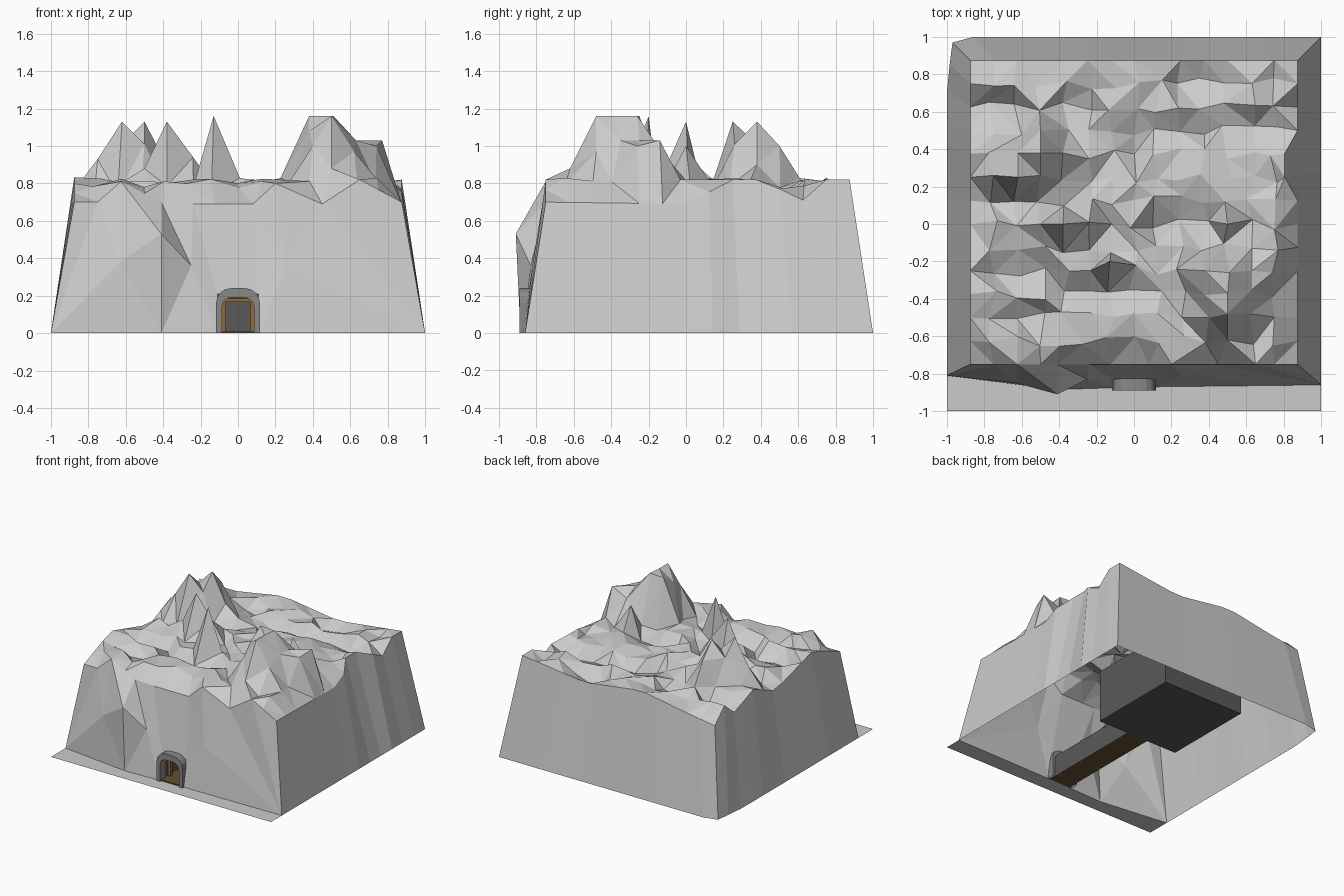
import bpy, bmesh, math, random

if "Cube" in bpy.data.objects:
    bpy.data.objects.remove(bpy.data.objects["Cube"])
random.seed(4)


def material(name, col):
    m = bpy.data.materials.new(name)
    m.diffuse_color = (*col, 1)
    m.use_nodes = True
    m.node_tree.nodes["Principled BSDF"].inputs["Base Color"].default_value = m.diffuse_color
    return m


WOOD = material("wood", (0.30, 0.14, 0.03))
PLANK = material("dark_wood", (0.13, 0.08, 0.03))
DARK = material("dark_rock", (0.10, 0.10, 0.10))
FRAME = material("frame_stone", (0.25, 0.25, 0.25))


def finish(bm, name, mat=None):
    bmesh.ops.recalc_face_normals(bm, faces=bm.faces[:])
    me = bpy.data.meshes.new(name)
    bm.to_mesh(me)
    bm.free()
    ob = bpy.data.objects.new(name, me)
    bpy.context.collection.objects.link(ob)
    if mat:
        me.materials.append(mat)
    return ob


def interp(pts, t):
    for (a, u), (b, v) in zip(pts, pts[1:]):
        if t <= b:
            return u + (v - u) * max(0, t - a) / (b - a)
    return pts[-1][1]


def box(name, x0, x1, y0, y1, z0, z1, mat):
    bm = bmesh.new()
    bmesh.ops.create_cube(bm, size=1)
    for v in bm.verts:
        v.co = ((x0 + x1) / 2 + v.co.x * (x1 - x0), (y0 + y1) / 2 + v.co.y * (y1 - y0),
                (z0 + z1) / 2 + v.co.z * (z1 - z0))
    return finish(bm, name, mat)


def arch(w, top, r, n=4):
    """Open door outline from the left foot over the top to the right foot."""
    right = [(w - r + r * math.cos(a), top - r + r * math.sin(a))
             for a in [math.pi / 2 * i / n for i in range(n + 1)]]
    right = [(w, 0)] + right
    return [(-x, z) for x, z in right] + right[::-1]


# mountain: craggy height grid on top
NX, NY, S = 15, 14, 0.125
FRONT_X = {4: -.41, 5: -.24, 8: .08, 9: .2, 10: .32, 11: .45, 12: .65}
FRONT_RIM = [(-.875, .7), (-.75, .7), (-.625, .81), (-.41, .7), (-.24, .69), (.08, .69),
             (.2, .8), (.45, .69), (.65, .82), (.875, .7)]
RIGHT_RIM = [(-.75, .7), (0, .69), (.25, .82), (.4, .82), (.625, .71), (.75, .82), (.875, .82)]
LEFT_RIM = [(-.75, .7), (-.4, .84), (.1, .7), (.38, .82), (.62, .72), (.75, .83), (.875, .71)]
BACK_RIM = [(-.875, .71), (-.6, .75), (-.2, .82), (.3, .75), (.875, .82)]
LOW = [(0, .75, .5), (-.8, -.3, .125), (-.8, -.6, .625), (.12, .38, 0), (-.4, -.2, .625),
       (-.8, -.5, -.25), (-.1, .1, .375), (-.4, 0, -.375), (.2, .6, .75), (-.7, -.4, -.5)]
PEAKS = [(-.62, .25, 1.13), (-.5, .38, 1.13), (-.5, .26, 1.01), (-.62, .38, 1.01),
         (-.75, .26, .93), (-.5, .5, 1.0), (-.38, .38, .9), (-.38, 0, 1.13),
         (-.24, .01, .94), (-.5, .0, .88), (-.13, -.2, 1.16), (.01, -.22, .83),
         (.38, -.25, 1.16), (.51, -.26, 1.16), (.5, -.48, 1.16),
         (.5, -.37, 1.16), (.38, -.38, 1.08), (.4, -.5, 1.0), (.5, -.62, .88),
         (.62, -.48, .97), (.63, -.35, 1.03), (.63, -.25, 1.03), (.74, -.26, 1.0),
         (.77, -.14, 1.03), (.63, -.13, .97), (.5, 0, 1.0)]
co = {}
for i in range(NX):
    for j in range(NY):
        x, y = -.875 + i * S, -.75 + j * S
        if j == 0:
            x = FRONT_X.get(i, x)
            z = interp(FRONT_RIM, x)
        elif i == NX - 1:
            z = interp(RIGHT_RIM, y)
            x -= .07 if .2 < y < .4 else 0
        elif i == 0:
            z = interp(LEFT_RIM, y)
        elif j == NY - 1:
            z = interp(BACK_RIM, x)
        else:
            low = any(a <= x <= b and abs(y - c) < .01 for a, b, c in LOW)
            z = random.uniform(.70, .74) if low else random.uniform(.77, .83)
            x += random.uniform(-.03, .03)
            y += random.uniform(-.03, .03)
        co[i, j] = (x, y, z)
for x, y, z in PEAKS:
    co[round((x + .875) / S), round((y + .75) / S)] = (x, y, z)

bm = bmesh.new()
V = {k: bm.verts.new(c) for k, c in co.items()}
for i in range(NX - 1):
    for j in range(NY - 1):
        a, b, c, d = V[i, j], V[i + 1, j], V[i + 1, j + 1], V[i, j + 1]
        if abs(a.co.z - c.co.z) < abs(b.co.z - d.co.z):
            bm.faces.new((a, b, c)), bm.faces.new((a, c, d))
        else:
            bm.faces.new((a, b, d)), bm.faces.new((b, c, d))

# mountain front: big rock facets (numbers are rim vertices), door opening left free
P = {"L": (-1, -.81, 0), "F": (-.41, -.885, 0), "M": (-.41, -.91, .53), "N": (-.63, -.85, .38),
     "Q": (-.25, -.83, .36), "A": (-.11, -.875, 0), "B": (-.11, -.83, .21), "C": (.11, -.83, .21),
     "D": (.11, -.87, 0), "K": (.26, -.82, .37), "R": (1, -.86, 0)}
P = {k: bm.verts.new(c) for k, c in P.items()}
P.update({str(i): V[i, 0] for i in range(NX)})
for tri in ("0 L 1", "1 L N", "1 N 2", "2 N M", "2 M 4", "L F N", "N F M", "4 M Q", "4 Q 5",
            "M F Q", "F A Q", "Q A B", "5 Q B", "5 B C", "5 C 8", "8 C K", "C D K", "8 K 9",
            "9 K 11", "K D R", "K R 11", "11 R 12", "12 R 14"):
    bm.faces.new([P[k] for k in tri.split()])

# ground strip in front
for a, b in ("LF", "FA", "AD", "DR"):
    pa, pb = P[a], P[b]
    bm.faces.new((bm.verts.new((pa.co.x, -1, 0)), bm.verts.new((pb.co.x, -1, 0)), pb, pa))

# mountain sides and back
loop = [V[NX - 1, j] for j in range(NY)] + [V[i, NY - 1] for i in range(NX - 2, -1, -1)] \
    + [V[0, j] for j in range(NY - 2, -1, -1)]
feet = [P["R"]]
for k, v in enumerate(loop[1:-1], 1):
    x, y = 1 if k < NY else v.co.x / .875, v.co.y / .875
    if x < -.99 and y > .7:
        x += .03 * (y - .7) / .3
        y = min(y, .97)
    feet.append(bm.verts.new((x, y, 0)))
feet.append(P["L"])
for k in range(len(loop) - 1):
    bm.faces.new((loop[k], feet[k], feet[k + 1], loop[k + 1]))
finish(bm, "mountain")

# stone door arch
bm = bmesh.new()
inner, outer = arch(.085, .19, .05), arch(.117, .24, .08)
rings = [[bm.verts.new((x, y, z)) for x, z in prof]
         for prof, y in ((inner, -.89), (outer, -.89), (outer, -.81), (inner, -.81))]
for a, b in zip(rings, rings[1:] + rings[:1]):
    for k in range(len(a) - 1):
        bm.faces.new((a[k], a[k + 1], b[k + 1], b[k]))
finish(bm, "door_arch", FRAME)

# tunnel walls and plank floor
bm = bmesh.new()
a, b = [[bm.verts.new((x, y, z)) for x, z in arch(.095, .2, .05)] for y in (-.83, .04)]
for k in range(len(a) - 1):
    bm.faces.new((a[k], a[k + 1], b[k + 1], b[k]))
finish(bm, "tunnel_wall", DARK)
box("tunnel_floor", -.095, .095, -.875, .04, 0, .008, PLANK)

# timber supports along the tunnel
for n in range(4):
    y = -.78 + n * .25
    for s in (-1, 1):
        box("tunnel_post", s * .078 - .01, s * .078 + .01, y, y + .03, 0, .17, WOOD)
    box("tunnel_beam", -.088, .088, y, y + .03, .165, .185, WOOD)

# inner cave with an open doorway and a rough roof
bm = bmesh.new()
W, Y0, Y1, H = .37, .04, .81, .43


def quad(*pts):
    bm.faces.new([bm.verts.new(p) for p in pts])


quad((-W, Y0, 0), (W, Y0, 0), (W, Y1, 0), (-W, Y1, 0))
quad((-W, Y1, 0), (W, Y1, 0), (W, Y1, H), (-W, Y1, H))
for s in (-W, W):
    quad((s, Y0, 0), (s, Y1, 0), (s, Y1, H), (s, Y0, H))
    d = math.copysign(.095, s)
    quad((s, Y0, 0), (d, Y0, 0), (d, Y0, H), (s, Y0, H))
quad((-.095, Y0, .2), (.095, Y0, .2), (.095, Y0, H), (-.095, Y0, H))
N = 5
roof = [[bm.verts.new((-W + 2 * W * i / N, Y0 + (Y1 - Y0) * j / N,
         H + (random.uniform(0, .07) if 0 < i < N and 0 < j < N else 0)))
         for j in range(N + 1)] for i in range(N + 1)]
for i in range(N):
    for j in range(N):
        bm.faces.new((roof[i][j], roof[i + 1][j], roof[i + 1][j + 1], roof[i][j + 1]))
bmesh.ops.remove_doubles(bm, verts=bm.verts[:], dist=.0005)
finish(bm, "cave_chamber", DARK)
